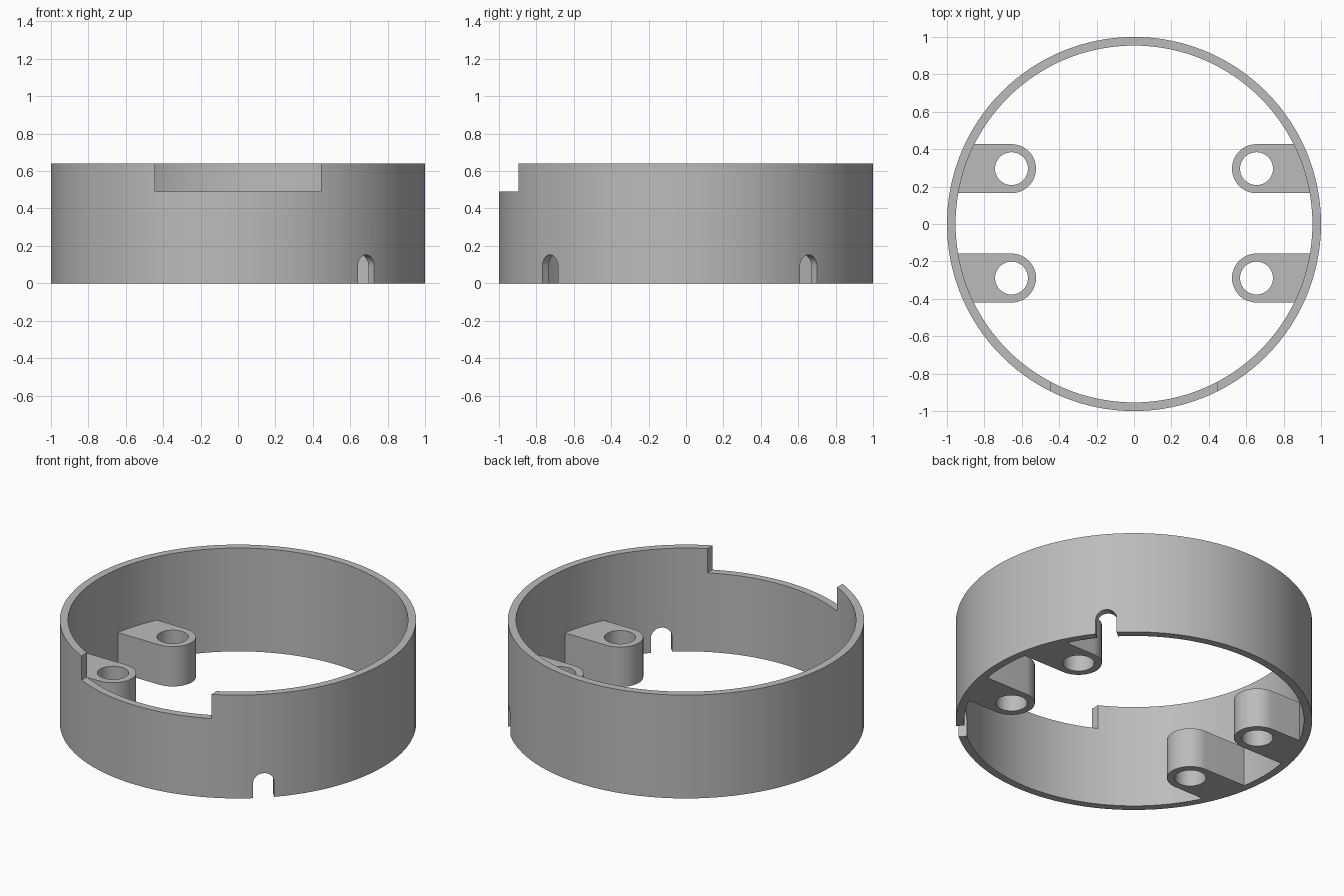
import bpy, bmesh
from math import sin, cos, asin, pi, radians
from mathutils import Matrix

cube = bpy.data.objects.get("Cube")
if cube:
    bpy.data.objects.remove(cube)

OUTER, INNER, HEIGHT = 1.0, 0.954, 0.64
POST_X, POST_R, HOLE_R, POST_H = 0.655, 0.131, 0.088, 0.247
SEGMENTS = 128

grey = bpy.data.materials.new("plain grey")
grey.use_nodes = True
grey.diffuse_color = (0.5, 0.5, 0.5, 1)
grey.node_tree.nodes["Principled BSDF"].inputs["Base Color"].default_value = (0.5, 0.5, 0.5, 1)


def arc(cx, cy, r, start, end, n):
    return [(cx + r * cos(start + (end - start) * i / n),
             cy + r * sin(start + (end - start) * i / n)) for i in range(n + 1)]


def prism(name, outline, z0, z1, matrix=Matrix()):
    """Extrude a flat outline from z0 to z1."""
    bm = bmesh.new()
    face = bm.faces.new([bm.verts.new((x, y, z0)) for x, y in outline])
    top = bmesh.ops.extrude_face_region(bm, geom=[face])["geom"]
    bmesh.ops.translate(bm, vec=(0, 0, z1 - z0),
                        verts=[v for v in top if isinstance(v, bmesh.types.BMVert)])
    bm.transform(matrix)
    bmesh.ops.recalc_face_normals(bm, faces=bm.faces)
    mesh = bpy.data.meshes.new(name)
    bm.to_mesh(mesh)
    bm.free()
    mesh.materials.append(grey)
    obj = bpy.data.objects.new(name, mesh)
    bpy.context.collection.objects.link(obj)
    return obj


def activate(obj):
    bpy.ops.object.select_all(action="DESELECT")
    obj.select_set(True)
    bpy.context.view_layer.objects.active = obj


def cut(obj, cutter):
    """Subtract the cutter from the object and discard it."""
    cutter.hide_render = True
    mod = obj.modifiers.new("cut", "BOOLEAN")
    mod.operation, mod.solver, mod.object = "DIFFERENCE", "EXACT", cutter
    activate(obj)
    bpy.ops.object.modifier_apply(modifier=mod.name)
    bpy.data.objects.remove(cutter)


def smooth(obj):
    activate(obj)
    bpy.ops.object.shade_smooth_by_angle(angle=radians(30))


def circle(cx, cy, r, n):
    return arc(cx, cy, r, 0, 2 * pi, n)[:-1]


# Thin round wall
ring = prism("ring_wall", circle(0, 0, OUTER, SEGMENTS), 0, HEIGHT)
cut(ring, prism("bore_cutter", circle(0, 0, INNER, SEGMENTS), -0.1, HEIGHT + 0.1))

# Wide notch in the front of the top rim
cut(ring, prism("notch_cutter", [(-0.445, -1.2), (0.445, -1.2), (0.445, -0.6), (-0.445, -0.6)],
                0.49, HEIGHT + 0.1))

# Three arched cable slots through the bottom rim
slot = [(0.06, -0.1)] + arc(0, 0.092, 0.06, 0, pi, 16) + [(-0.06, -0.1)]
upright = Matrix.Rotation(pi / 2, 4, "Z") @ Matrix.Rotation(pi / 2, 4, "X")
for degrees in (41, -46.7, 180):
    turn = Matrix.Rotation(radians(degrees), 4, "Z")
    cut(ring, prism("slot_cutter", slot, 0.85, 1.1, turn @ upright))
smooth(ring)

# Four screw posts reaching inward from the wall
for row, y in (("back", 0.296), ("front", -0.289)):
    for side, sign in (("left", 1), ("right", -1)):
        nose = arc(POST_X, y, POST_R, pi / 2, 3 * pi / 2, 24)
        wall = arc(0, 0, INNER + 0.002, asin((y - POST_R) / INNER), asin((y + POST_R) / INNER), 8)
        outline = [(sign * px, py) for px, py in nose + wall]
        post = prism(f"{row}_{side}_screw_post", outline, 0, POST_H)
        cut(post, prism("hole_cutter", circle(sign * POST_X, y, HOLE_R, 40), -0.1, POST_H + 0.1))
        smooth(post)
